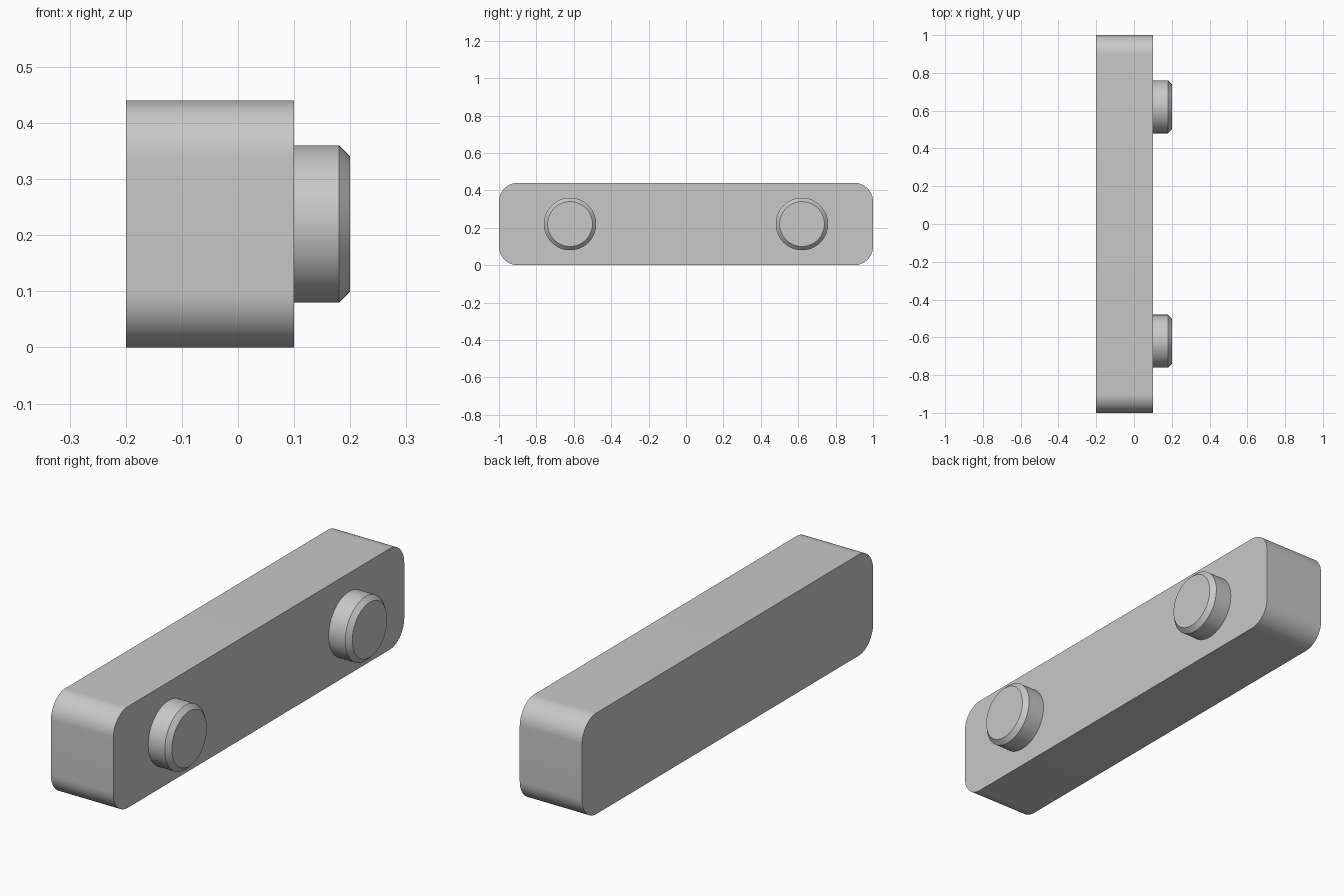
import bpy, bmesh, math
from mathutils import Matrix

LENGTH, HEIGHT = 2.0, 0.44
BACK_X, FACE_X, TIP_X = -0.2, 0.1, 0.2
CORNER = 0.1
PIN_Y, PIN_RADIUS, CHAMFER = 0.62, 0.14, 0.02

cube = bpy.data.objects.get("Cube")
if cube:
    bpy.data.objects.remove(cube, do_unlink=True)

grey = bpy.data.materials.new("light grey")
grey.use_nodes = True
colour = (0.58, 0.58, 0.58, 1)
grey.diffuse_color = colour
grey.node_tree.nodes["Principled BSDF"].inputs["Base Color"].default_value = colour


def finish(name, bm):
    """Turn a bmesh into a smooth-shaded object with sharp edges kept."""
    bmesh.ops.recalc_face_normals(bm, faces=bm.faces)
    mesh = bpy.data.meshes.new(name)
    bm.to_mesh(mesh)
    bm.free()
    mesh.materials.append(grey)
    obj = bpy.data.objects.new(name, mesh)
    bpy.context.collection.objects.link(obj)
    bpy.ops.object.select_all(action="DESELECT")
    obj.select_set(True)
    bpy.context.view_layer.objects.active = obj
    bpy.ops.object.shade_smooth_by_angle(angle=math.radians(30))
    return obj


def bar():
    """Bar with its four lengthwise-profile corners rounded."""
    bm = bmesh.new()
    bmesh.ops.create_cube(bm, size=1)
    bmesh.ops.scale(bm, vec=(FACE_X - BACK_X, LENGTH, HEIGHT), verts=bm.verts)
    bmesh.ops.translate(bm, vec=((FACE_X + BACK_X) / 2, 0, HEIGHT / 2), verts=bm.verts)
    along_x = [e for e in bm.edges
               if abs(e.verts[0].co.x - e.verts[1].co.x) > 0.01]
    bmesh.ops.bevel(bm, geom=along_x, offset=CORNER, offset_type="OFFSET",
                    segments=16, profile=0.5, affect="EDGES")
    finish("bar", bm)


def pin(name, y):
    """Round pin along x, with a chamfered tip; its root sits inside the bar."""
    bm = bmesh.new()
    root = FACE_X - 0.02
    depth = TIP_X - root
    bmesh.ops.create_cone(bm, cap_ends=True, segments=64, radius1=PIN_RADIUS,
                          radius2=PIN_RADIUS, depth=depth)
    rim = [e for e in bm.edges if all(v.co.z > 0 for v in e.verts)]
    bmesh.ops.bevel(bm, geom=rim, offset=CHAMFER, offset_type="OFFSET",
                    segments=1, affect="EDGES")
    place = (Matrix.Translation((root + depth / 2, y, HEIGHT / 2))
             @ Matrix.Rotation(math.pi / 2, 4, "Y"))
    bmesh.ops.transform(bm, matrix=place, verts=bm.verts)
    finish(name, bm)


bar()
pin("front_pin", -PIN_Y)
pin("back_pin", PIN_Y)
